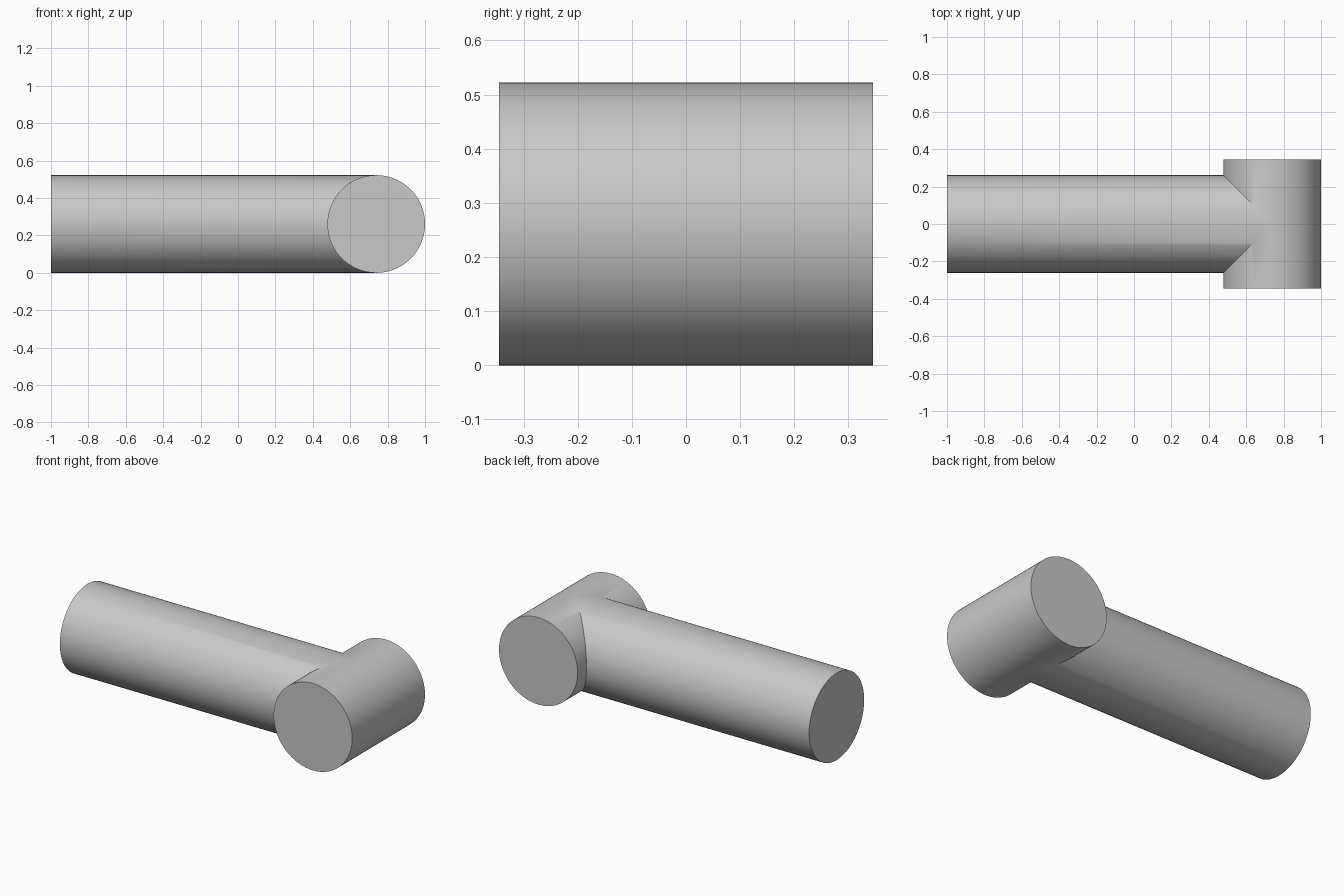
import bpy, bmesh, math
from mathutils import Vector

cube = bpy.data.objects.get("Cube")
if cube:
    bpy.data.objects.remove(cube, do_unlink=True)

RADIUS = 0.261
LEFT_END = -1.0
CROSS_X = 1.0 - RADIUS      # axis of the short cross pipe
HALF_CROSS = 0.345
SIDES = 96

grey = bpy.data.materials.new("plain grey")
grey.use_nodes = True
colour = (0.58, 0.58, 0.58, 1)
grey.diffuse_color = colour
grey.node_tree.nodes["Principled BSDF"].inputs["Base Color"].default_value = colour

bm = bmesh.new()
angles = [2 * math.pi * i / SIDES for i in range(SIDES)]


def tube(start_points, end_points):
    """Bridge two rings and cap the start ring."""
    start = [bm.verts.new(p) for p in start_points]
    end = [bm.verts.new(p) for p in end_points]
    for i in range(SIDES):
        j = (i + 1) % SIDES
        bm.faces.new((start[i], start[j], end[j], end[i]))
    bm.faces.new(start)


def ring(place):
    return [place(RADIUS * math.cos(a), RADIUS + RADIUS * math.sin(a)) for a in angles]


# Long pipe, with its inner end mitred to meet the cross pipe
tube(ring(lambda u, z: Vector((LEFT_END, u, z))),
     ring(lambda u, z: Vector((CROSS_X - abs(u), u, z))))

# Cross pipe halves, notched where the long pipe enters
for side in (-1, 1):
    tube(ring(lambda u, z: Vector((CROSS_X + u, side * HALF_CROSS, z))),
         ring(lambda u, z: Vector((CROSS_X + u, side * max(0, -u), z))))

# Weld the seams into one closed surface
bmesh.ops.remove_doubles(bm, verts=bm.verts, dist=0.00001)
bmesh.ops.recalc_face_normals(bm, faces=bm.faces)

mesh = bpy.data.meshes.new("tee_pipe")
bm.to_mesh(mesh)
bm.free()
mesh.materials.append(grey)
tee = bpy.data.objects.new("tee_pipe", mesh)
bpy.context.collection.objects.link(tee)

# Smooth round walls, sharp end rims and mitre
bpy.ops.object.select_all(action="DESELECT")
tee.select_set(True)
bpy.context.view_layer.objects.active = tee
bpy.ops.object.shade_smooth_by_angle(angle=math.radians(30))
